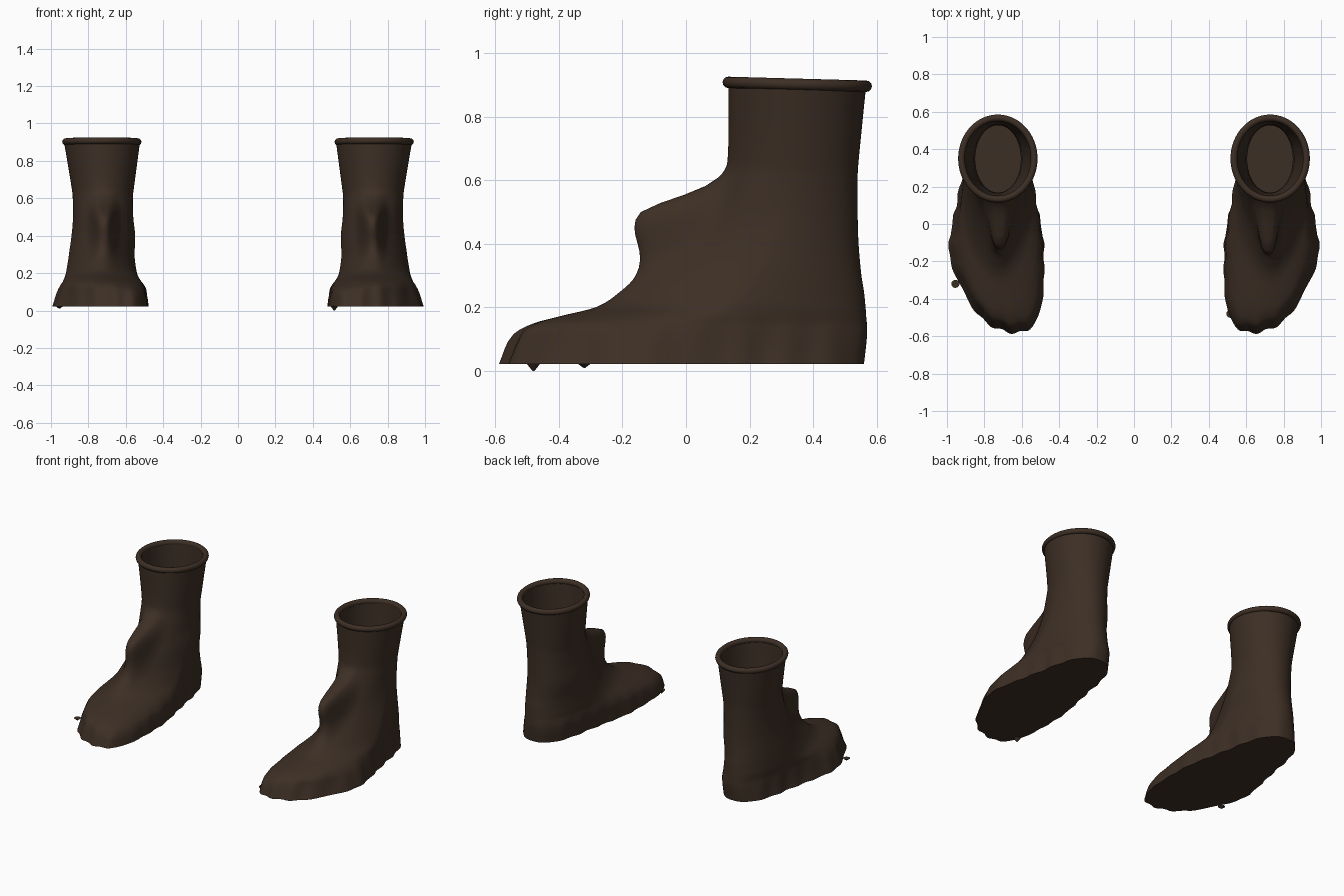
import bpy, bmesh, math
from mathutils import Matrix

if "Cube" in bpy.data.objects:
    bpy.data.objects.remove(bpy.data.objects["Cube"])

brown = bpy.data.materials.new("dark brown leather")
brown.diffuse_color = (0.046, 0.028, 0.018, 1)
brown.use_nodes = True
brown.node_tree.nodes["Principled BSDF"].inputs["Base Color"].default_value = brown.diffuse_color

# Horizontal sections of the shell: z, front y, back y, inner x, outer x
SECTIONS = [
    (0.022, -0.570, 0.560, 0.475, 0.995),
    (0.115, -0.530, 0.570, 0.487, 0.965),
    (0.150, -0.475, 0.569, 0.500, 0.952),
    (0.172, -0.395, 0.567, 0.512, 0.945),
    (0.200, -0.280, 0.565, 0.525, 0.935),
    (0.250, -0.190, 0.560, 0.542, 0.918),
    (0.300, -0.115, 0.552, 0.552, 0.905),
    (0.400, 0.000, 0.543, 0.550, 0.890),
    (0.500, 0.072, 0.540, 0.560, 0.882),
    (0.610, 0.120, 0.540, 0.562, 0.884),
    (0.660, 0.132, 0.543, 0.556, 0.890),
    (0.900, 0.133, 0.567, 0.524, 0.930),
]
N = 112
STEPS = 4
ANGLES = [2 * math.pi * k / N for k in range(N)]


def smooth(a, b, v):
    t = min(1, max(0, (v - a) / (b - a)))
    return t * t * (3 - 2 * t)


def power(v, e):
    return math.copysign(abs(v) ** e, v)


def refine(rows):
    """Smooth interpolation between neighbouring sections."""
    out = []
    for i in range(len(rows) - 1):
        p0, p1 = rows[max(i - 1, 0)], rows[i]
        p2, p3 = rows[i + 1], rows[min(i + 2, len(rows) - 1)]
        h = p2[0] - p1[0]
        for s in range(STEPS):
            t = s / STEPS
            row = [p1[0] + t * h]
            for a, b, c, d in list(zip(p0, p1, p2, p3))[1:]:
                m1 = (c - a) / (p2[0] - p0[0]) * h
                m2 = (d - b) / (p3[0] - p1[0]) * h
                row.append((2*t**3 - 3*t*t + 1) * b + (t**3 - 2*t*t + t) * m1
                           + (3*t*t - 2*t**3) * c + (t**3 - t*t) * m2)
            out.append(row)
    return out + [rows[-1]]


def outline(row, knob):
    """One ring of points around the boot."""
    z, yf, yb, xi, xo = row
    yc, ry, xc, rx = (yf + yb) / 2, (yb - yf) / 2, (xi + xo) / 2, (xo - xi) / 2
    n = 2.5 - 0.5 * smooth(0.05, 0.25, z)
    heel = 0.25 * (1 - smooth(0.02, 0.33, z))
    slant = 0.30 * (1 - smooth(0.08, 0.26, z))
    taper = 0.28 * smooth(0.1, 0.25, z) * (1 - smooth(0.3, 0.58, z))
    depth = 0.218 * math.exp(-((z - 0.49) / (0.15 if z < 0.49 else 0.075)) ** 2)
    low = 1 - smooth(0.08, 0.19, z)
    ring = []
    for a in ANGLES:
        c, s = power(math.cos(a), 2 / n), power(math.sin(a), 2 / n)
        front = smooth(0, 1, -c)
        y = yc + ry * c
        # narrow heel, tapered instep, toes leaning inward
        dx = rx * s * (1 - heel * smooth(-0.2, 0.3, y)) * (1 - taper * max(0, -c))
        x = xc + dx - 0.035 * low * (1 - smooth(-0.5, -0.15, y))
        y += slant * dx * front
        # toe scallops and wavy welt
        y += 0.008 * low * front * math.cos(x * 62)
        x += 0.006 * low * (1 - front) * math.sin(y * 45) * s
        # instep knob
        if c < 0:
            y -= knob * depth * math.exp(-(abs(x - 0.717) / 0.062) ** 3.2)
        ring.append((x, y, z))
    return ring


def ellipse(x, y, z, rx, ry, tilt=0):
    return [(x + rx * math.sin(a), y + ry * math.cos(a), z - tilt * math.cos(a))
            for a in ANGLES]


def bridge(bm, rings, closed=False):
    loops = [[bm.verts.new(p) for p in r] for r in rings]
    pairs = list(zip(loops, loops[1:]))
    if closed:
        pairs.append((loops[-1], loops[0]))
    for a, b in pairs:
        for k in range(N):
            j = (k + 1) % N
            bm.faces.new((a[k], a[j], b[j], b[k]))
    return loops


def finish(name, bm, flip, angle=40):
    bm.transform(flip)
    bmesh.ops.recalc_face_normals(bm, faces=bm.faces)
    mesh = bpy.data.meshes.new(name)
    bm.to_mesh(mesh)
    bm.free()
    mesh.materials.append(brown)
    ob = bpy.data.objects.new(name, mesh)
    bpy.context.collection.objects.link(ob)
    bpy.ops.object.select_all(action='DESELECT')
    ob.select_set(True)
    bpy.context.view_layer.objects.active = ob
    bpy.ops.object.shade_smooth_by_angle(angle=math.radians(angle))


def boot(side, sign, knob, nub):
    flip = Matrix.Diagonal((sign, 1, 1, 1))

    # shell: outside, over the top, down the narrowing lining to the insole
    bm = bmesh.new()
    rings = [outline(r, knob) for r in refine(SECTIONS)]
    for i in range(7):
        z = 0.9 - 0.85 * i / 6
        w = smooth(0.35, 0.95, z)
        rings.append(ellipse(0.727, 0.348, z, 0.122 + 0.06 * w, 0.18 + 0.023 * w))
    loops = bridge(bm, rings)
    bm.faces.new(loops[0])
    bm.faces.new(loops[-1])
    finish(side + "_boot_shell", bm, flip)

    # rolled collar, tilted slightly down to the back
    bm = bmesh.new()
    rings = []
    for j in range(12):
        t = 2 * math.pi * j / 12
        r, h = 0.018 * math.cos(t), 0.018 * math.sin(t)
        rings.append(ellipse(0.728, 0.350, 0.902 + h, 0.194 + r, 0.217 + r, 0.006))
    bridge(bm, rings, closed=True)
    finish(side + "_collar", bm, flip, 60)

    # small nub under the sole edge
    x, y, h = nub
    bm = bmesh.new()
    bmesh.ops.create_cone(bm, cap_ends=True, segments=10, radius1=0.003,
                          radius2=0.022, depth=h,
                          matrix=Matrix.Translation((x, y, 0.024 - h / 2)))
    finish(side + "_sole_nub", bm, flip)


boot("right", 1, 1.0, (0.515, -0.48, 0.024))
boot("left", -1, 0.85, (0.955, -0.32, 0.014))
